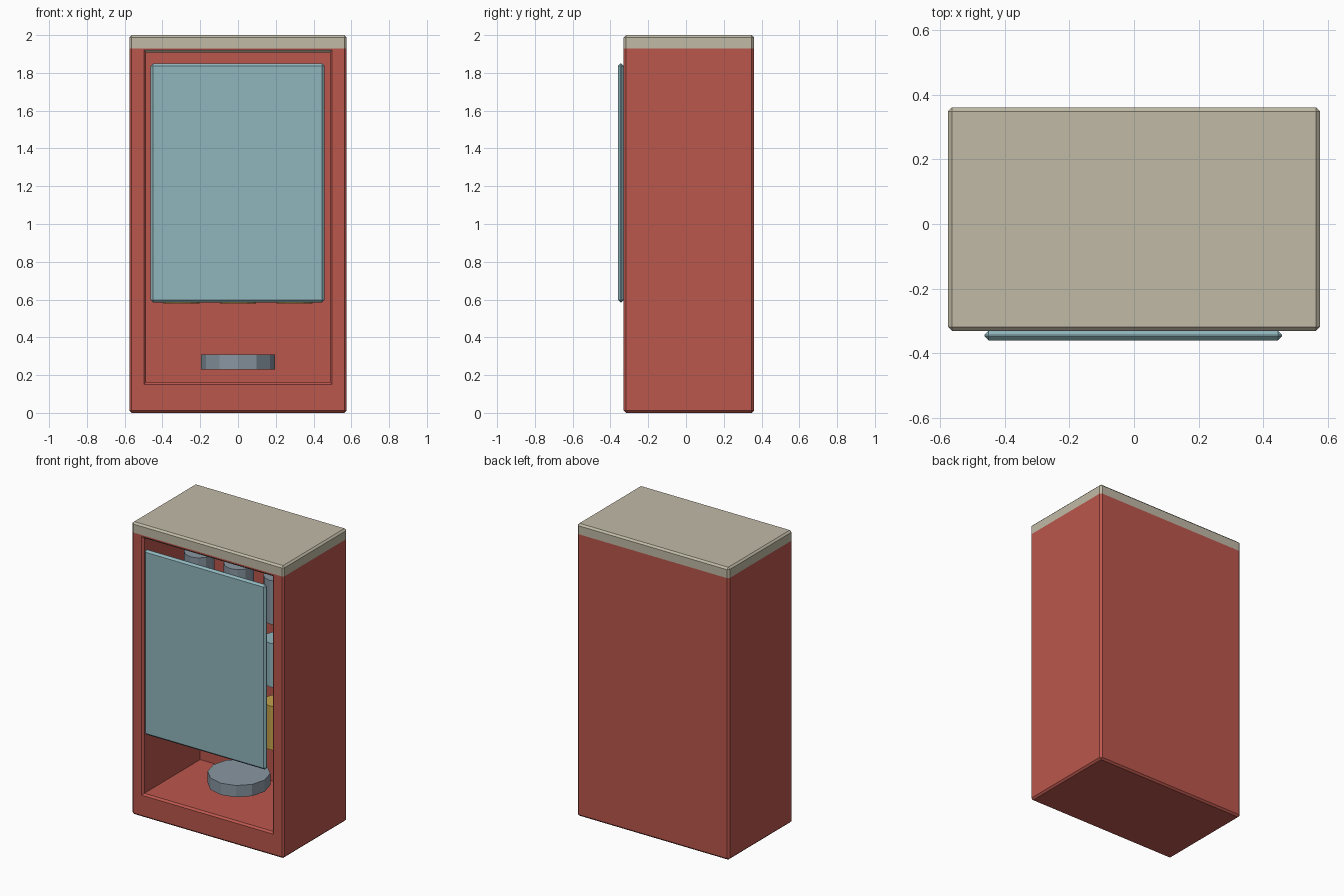
import bpy, bmesh
from mathutils import Vector

if "Cube" in bpy.data.objects:
    bpy.data.objects.remove(bpy.data.objects["Cube"])


def material(name, rgb):
    m = bpy.data.materials.new(name)
    m.diffuse_color = (*rgb, 1)
    m.use_nodes = True
    m.node_tree.nodes["Principled BSDF"].inputs["Base Color"].default_value = m.diffuse_color
    return m


RED = material("red paint", (0.50, 0.095, 0.075))
BEIGE = material("beige trim", (0.53, 0.49, 0.38))
TEAL = material("pale teal glass", (0.28, 0.47, 0.51))
GREY = material("grey metal", (0.25, 0.305, 0.36))
YELLOW = material("mustard yellow", (0.55, 0.36, 0.07))


def finish(name, bm, mats):
    bmesh.ops.recalc_face_normals(bm, faces=bm.faces)
    me = bpy.data.meshes.new(name)
    bm.to_mesh(me)
    bm.free()
    for m in mats:
        me.materials.append(m)
    ob = bpy.data.objects.new(name, me)
    bpy.context.collection.objects.link(ob)
    return ob


def bevelled_box(lo, hi, bevel):
    lo, hi = Vector(lo), Vector(hi)
    bm = bmesh.new()
    bmesh.ops.create_cube(bm, size=1)
    for v in bm.verts:
        v.co = (lo + hi) / 2 + v.co * (hi - lo)
    bmesh.ops.bevel(bm, geom=bm.edges[:], offset=bevel, segments=1,
                    affect='EDGES', clamp_overlap=True)
    return bm


def cylinder(name, centre, radius, height, mat):
    bm = bmesh.new()
    bmesh.ops.create_cone(bm, cap_ends=True, segments=12, radius1=radius,
                          radius2=radius, depth=height)
    bmesh.ops.translate(bm, verts=bm.verts, vec=Vector(centre))
    return finish(name, bm, [mat])


# Cabinet shell: bevelled block with a chamfered hollow sunk into its front
bm = bevelled_box((-0.575, -0.33, 0), (0.575, 0.36, 2), 0.012)
bm.normal_update()
front = max((f for f in bm.faces if f.normal.y < -0.99), key=lambda f: f.calc_area())
for half_x, y, low, high in ((0.498, -0.33, 0.15, 1.92),
                             (0.486, -0.318, 0.162, 1.908),
                             (0.486, 0.285, 0.162, 1.908)):
    bmesh.ops.inset_individual(bm, faces=[front], thickness=0.01)
    for v in front.verts:
        v.co = (half_x if v.co.x > 0 else -half_x, y, high if v.co.z > 1 else low)

# Beige top band and cavity ceiling, red everywhere else
bmesh.ops.bisect_plane(bm, geom=bm.verts[:] + bm.edges[:] + bm.faces[:],
                       plane_co=(0, 0, 1.93), plane_no=(0, 0, 1))
for f in bm.faces:
    c = f.calc_center_median()
    ceiling = c.z > 1.9 and all(v.co.z > 1.9 and abs(v.co.x) < 0.5 for v in f.verts)
    f.material_index = 1 if c.z > 1.93 or ceiling else 0
finish("cabinet", bm, [RED, BEIGE])

# Front window panel
finish("window_panel", bevelled_box((-0.462, -0.36, 0.585), (0.458, -0.33, 1.85), 0.013), [TEAL])

# Three rows of cans
for row, (z, mat) in enumerate(((0.73, YELLOW), (1.16, TEAL), (1.59, GREY))):
    for col in range(3):
        cylinder(f"can_{row}_{col}", ((col - 1) * 0.3, 0.01, z), 0.095, 0.30, mat)

# Dispensing dish
cylinder("dispensing_dish", (0, 0.01, 0.27), 0.195, 0.08, GREY)
